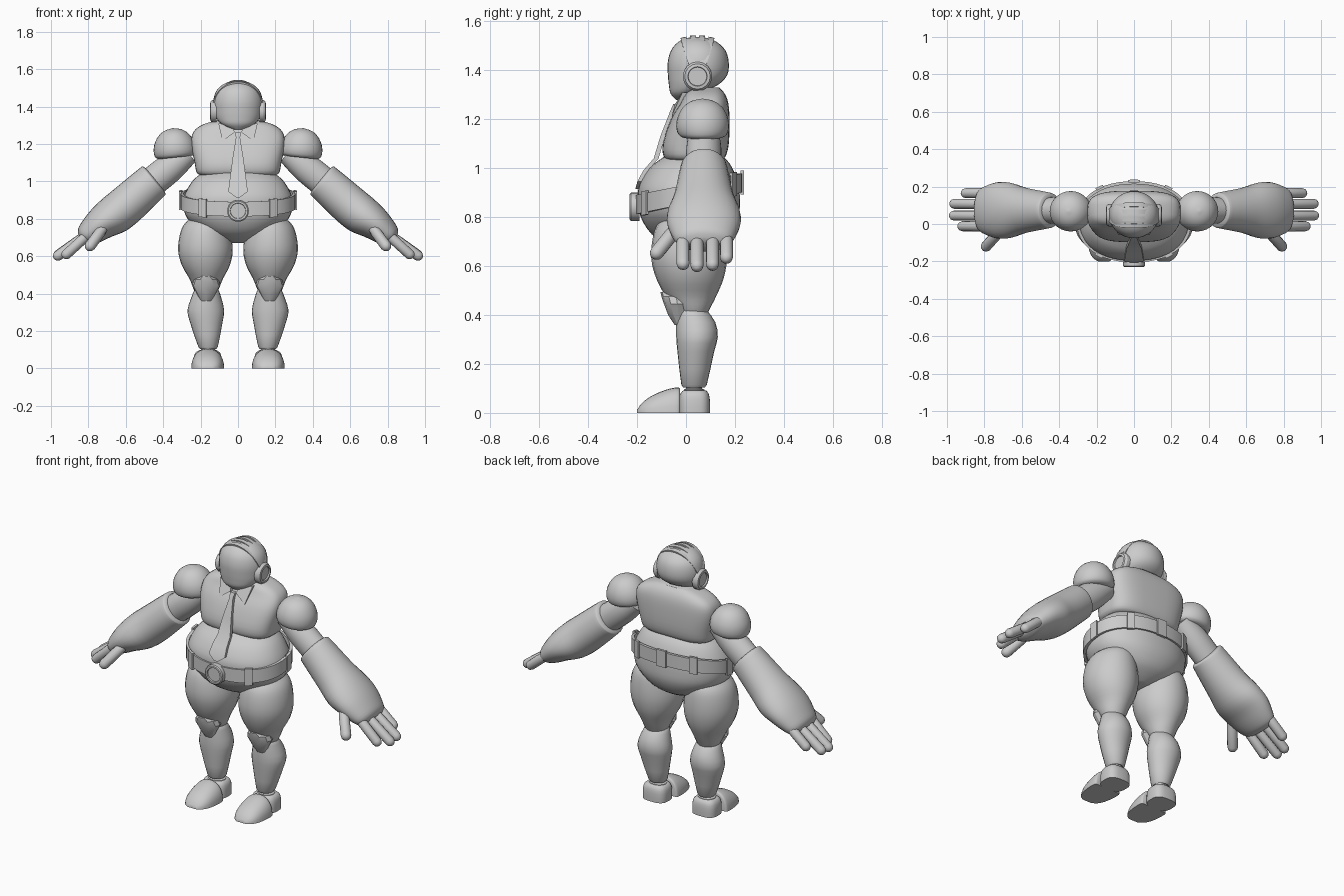
import bpy, bmesh, math
from mathutils import Vector, Matrix

if "Cube" in bpy.data.objects:
    bpy.data.objects.remove(bpy.data.objects["Cube"])

grey = bpy.data.materials.new("plain_grey")
grey.diffuse_color = (0.6, 0.6, 0.6, 1)
grey.use_nodes = True
grey.node_tree.nodes["Principled BSDF"].inputs["Base Color"].default_value = grey.diffuse_color


def finish(name, bm, mirror=False, angle=40):
    bmesh.ops.recalc_face_normals(bm, faces=bm.faces)
    me = bpy.data.meshes.new(name)
    bm.to_mesh(me)
    bm.free()
    me.materials.append(grey)
    ob = bpy.data.objects.new(name, me)
    bpy.context.collection.objects.link(ob)
    bpy.ops.object.select_all(action='DESELECT')
    ob.select_set(True)
    bpy.context.view_layer.objects.active = ob
    bpy.ops.object.shade_smooth_by_angle(angle=math.radians(angle))
    if mirror:
        ob.modifiers.new("Mirror", 'MIRROR').use_mirror_merge = False
    return ob


def refine(secs, k):
    """Catmull-Rom interpolation between cross-sections."""
    out = []
    for i in range(len(secs) - 1):
        a, b, c, d = (secs[max(i - 1, 0)], secs[i], secs[i + 1], secs[min(i + 2, len(secs) - 1)])
        for j in range(k):
            t = j / k
            out.append([0.5 * (2 * q + (r - p) * t + (2 * p - 5 * q + 4 * r - s) * t * t
                               + (3 * q - p - 3 * r + s) * t ** 3) for p, q, r, s in zip(a, b, c, d)])
    return out + [list(secs[-1])]


def loft(name, secs, mat=Matrix(), mirror=False, n=24, power=2.0, k=3, floor=False, angle=40):
    """Sections are (height, centre x, centre y, radius x, radius y)."""
    bm = bmesh.new()
    rings = []
    for z, cx, cy, rx, ry in refine(secs, k):
        ring = []
        for i in range(n):
            a = math.tau * i / n
            c, s = math.cos(a), math.sin(a)
            x = math.copysign(abs(c) ** (2 / power), c) * max(rx, 0.002)
            y = math.copysign(abs(s) ** (2 / power), s) * max(ry, 0.002)
            p = mat @ Vector((cx + x, cy + y, z))
            if floor:
                p.z = max(p.z, 0)
            ring.append(bm.verts.new(p))
        rings.append(ring)
    for r0, r1 in zip(rings, rings[1:]):
        for i in range(n):
            bm.faces.new((r0[i], r0[(i + 1) % n], r1[(i + 1) % n], r1[i]))
    bm.faces.new(rings[0])
    bm.faces.new(rings[-1])
    return finish(name, bm, mirror, angle)


def frame(origin, axis, side=(0, 1, 0)):
    """Local z along axis, local y along side."""
    z = Vector(axis).normalized()
    x = Vector(side).cross(z).normalized()
    y = z.cross(x)
    m = Matrix((x, y, z)).transposed().to_4x4()
    m.translation = origin
    return m


def capsule(name, a, b, r, mirror=True):
    a, b = Vector(a), Vector(b)
    h = (b - a).length
    secs = [(0, 0, 0, r * .8, r * .8), (h * .3, 0, 0, r, r)]
    for d in (0, 30, 55, 75, 90):
        s, c = math.sin(math.radians(d)), math.cos(math.radians(d))
        secs.append((h - r + r * s, 0, 0, r * c, r * c))
    return loft(name, secs, frame(a, b - a, (0, 1, 0.01)), mirror, n=12, k=1)


def strip(name, pts, width, thick, closed=False):
    """Rectangular strap; pts are (point, outward, across)."""
    bm = bmesh.new()
    rings = [[bm.verts.new(p + u * width * s + o * thick * t)
              for s, t in ((-.5, 0), (-.5, 1), (.5, 1), (.5, 0))] for p, o, u in pts]
    m = len(rings)
    for i in range(m if closed else m - 1):
        r0, r1 = rings[i], rings[(i + 1) % m]
        for j in range(4):
            bm.faces.new((r0[j], r0[(j + 1) % 4], r1[(j + 1) % 4], r1[j]))
    if not closed:
        bm.faces.new(rings[0])
        bm.faces.new(rings[-1])
    return finish(name, bm)


def plate(name, outline, thick, mirror=False):
    """Thin sheet from front-facing quads/points rows, extruded along y."""
    bm = bmesh.new()
    for poly in outline:
        f = bm.faces.new([bm.verts.new(p) for p in poly])
    bmesh.ops.remove_doubles(bm, verts=bm.verts, dist=1e-4)
    g = bmesh.ops.extrude_face_region(bm, geom=bm.faces[:], use_keep_orig=True)
    vs = [v for v in g["geom"] if isinstance(v, bmesh.types.BMVert)]
    bmesh.ops.translate(bm, verts=vs, vec=(0, thick, 0))
    return finish(name, bm, mirror, 25)


# Torso
loft("belly", [(.67, 0, .03, .03, .05), (.69, 0, .025, .10, .10), (.73, 0, .02, .19, .16),
               (.80, 0, .015, .27, .20), (.87, 0, .012, .293, .208), (.93, 0, .012, .285, .203),
               (1.0, 0, .02, .245, .17), (1.04, 0, .03, .20, .13), (1.06, 0, .03, .17, .10)],
     n=40, power=2.2)
loft("chest", [(1.03, 0, .035, .19, .10), (1.045, 0, .035, .22, .125), (1.1, 0, .04, .232, .135),
               (1.2, 0, .058, .25, .12), (1.265, 0, .075, .238, .098), (1.305, 0, .078, .185, .08),
               (1.33, 0, .085, .10, .05)], n=40, power=3.2)
loft("neck", [(1.28, 0, .05, .07, .06), (1.36, 0, .05, .07, .06)], k=1)

# Head with jaw
loft("head", [(1.278, 0, -.02, .03, .02), (1.305, 0, -.005, .085, .058), (1.34, 0, .03, .118, .10),
              (1.38, 0, .047, .13, .121), (1.43, 0, .05, .132, .125), (1.48, 0, .05, .118, .112),
              (1.515, 0, .047, .085, .08), (1.532, 0, .045, .045, .042), (1.537, 0, .045, 0, 0)], n=32)

# Ear cups and straps over the head
ear = frame((.115, .047, 1.375), (1, 0, 0))
loft("ear_cup", [(0, 0, 0, .06, .06), (.02, 0, 0, .06, .06), (.032, 0, 0, .052, .052),
                 (.034, 0, 0, .04, .04), (.026, 0, 0, .038, .038)], ear, True, n=16, k=1, angle=25)
for i, lean in enumerate((-.36, -.12, .12, .36)):
    pts = []
    for j in range(25):
        a = math.pi * j / 24
        h = math.sin(a)
        o = Vector((math.cos(a), lean * h * .6, h)).normalized()
        pts.append((Vector((.13 * math.cos(a), .047 + lean * .155 * h ** .7, 1.38 + (.157 - abs(lean) * .03) * h)),
                    o, Vector((0, 1, -lean * h * .6)).normalized()))
    strip(f"head_strap_{i + 1}", pts, .024, .009)

# Collar and tie
plate("collar", [[(.105, -.015, 1.31), (.083, -.058, 1.215), (.018, -.045, 1.262), (.03, -.02, 1.30)]], .02, True)
rows = [(1.262, -.052, .016), (1.235, -.064, .011), (1.13, -.105, .028), (1.04, -.132, .04),
        (.99, -.175, .047), (.945, -.199, .052), (.915, -.207, .012)]
plate("tie", [[(-w0, y0, z0), (w0, y0, z0), (w1, y1, z1), (-w1, y1, z1)]
              for (z0, y0, w0), (z1, y1, w1) in zip(rows, rows[1:])], .02)


# Tilted belt with loops and round buckle
def on_belt(a, extra=0.0):
    c, s = math.cos(a), math.sin(a)
    x = math.copysign(abs(c) ** .91, c) * (.297 + extra)
    y = .012 + math.copysign(abs(s) ** .91, s) * (.207 + extra)
    return Vector((x, y, .893 + .22 * y)), Vector((c / .297, s / .207, 0)).normalized(), Vector((0, 0, 1))


strip("belt", [on_belt(math.tau * i / 48, -.006) for i in range(48)], .078, .016, True)
for i, deg in enumerate((5, 55, 90, 125, 175, 234, 306)):
    a = math.radians(deg)
    strip(f"belt_loop_{i + 1}", [on_belt(a + d, .004) for d in (-.08, 0, .08)], .098, .014)
loft("buckle", [(0, 0, 0, .058, .058), (.035, 0, 0, .058, .058), (.04, 0, 0, .052, .052),
                (.04, 0, 0, .042, .042), (.033, 0, 0, .04, .04)],
     frame((0, -.19, .842), (0, -1, 0), (0, 0, 1)), k=1, angle=25)

# Shoulders
sh = Matrix.Translation((.335, .068, 1.14)) @ Matrix.Rotation(math.radians(6), 4, 'Y')
loft("shoulder", [(-.012, 0, 0, .09, .085), (0, 0, 0, .108, .10), (.03, 0, 0, .113, .108), (.07, 0, 0, .105, .102),
                  (.11, 0, 0, .08, .08), (.135, 0, 0, .045, .045), (.145, 0, 0, 0, 0)], sh, True, n=28)

# Arms: t runs down the arm, u across it
D, U = Vector((.777, 0, -.63)), Vector((.63, 0, .777))


def arm_point(t, u, y):
    return D * t + U * u + Vector((0, y, 0))


arm = frame(arm_point(0, 1.062, .073), D)   # local x points to the underside
loft("upper_arm", [(-.52, 0, 0, .06, .06), (-.4, 0, 0, .078, .072), (-.26, 0, 0, .08, .07)], arm, True)
loft("forearm", [(-.292, 0, 0, .075, .07), (-.285, 0, 0, .095, .09), (-.26, 0, 0, .10, .098),
                 (-.1, .008, 0, .107, .122), (0, .008, 0, .106, .148), (.08, 0, 0, .09, .15),
                 (.15, 0, 0, .073, .132), (.195, 0, 0, .055, .11), (.215, 0, 0, .025, .07)],
     arm, True, n=28)
for i, (y, t, u) in enumerate(((-.012, .355, 1.05), (.045, .395, 1.075), (.108, .39, 1.078), (.165, .325, 1.06))):
    capsule(f"finger_{i + 1}", arm_point(.14, 1.062, y), arm_point(t, u, y), .027)
capsule("thumb", (.71, -.03, .765), (.805, -.135, .635), .029)

# Legs
loft("thigh", [(.83, .15, .03, .06, .08), (.78, .17, .02, .11, .13), (.72, .175, .015, .135, .15),
               (.63, .174, .013, .146, .155), (.55, .172, .016, .128, .138), (.48, .17, .02, .09, .105),
               (.43, .17, .028, .07, .072), (.40, .17, .03, .055, .055)], mirror=True)
loft("shin", [(.425, .168, .025, .05, .05), (.42, .168, .025, .064, .06), (.37, .17, .04, .083, .08),
              (.31, .172, .045, .098, .085), (.25, .17, .04, .088, .075), (.115, .16, .033, .052, .052),
              (.11, .16, .033, .04, .04)], mirror=True, k=2)
loft("knee_guard", [(.36, .17, -.022, .03, .025), (.40, .17, -.03, .05, .043), (.445, .17, -.035, .076, .055),
                    (.475, .17, -.04, .066, .06), (.495, .17, -.05, .035, .055)],
     mirror=True, n=12, k=1, angle=25)
loft("ankle", [(.07, .16, .033, .05, .04), (.095, .16, .033, .05, .042), (.1, .16, .033, .038, .033),
               (.13, .16, .033, .038, .033)], mirror=True, k=1)

# Feet: domed toe cap and rounded heel block, both flat underneath
loft("toe_cap", [(0, 0, 0, .03, .012), (.02, 0, 0, .058, .04), (.06, 0, 0, .078, .07),
                 (.12, 0, 0, .087, .095), (.165, 0, 0, .086, .104), (.175, 0, 0, .078, .098)],
     frame((.162, -.2, 0), (0, 1, 0), (0, 0, 1)), True, n=28, floor=True, power=2.3)
loft("heel", [(0, .162, .035, .075, .063), (.05, .162, .035, .075, .063), (.08, .162, .035, .068, .057),
              (.092, .162, .035, .055, .046)], mirror=True, n=28, power=3, k=2)
